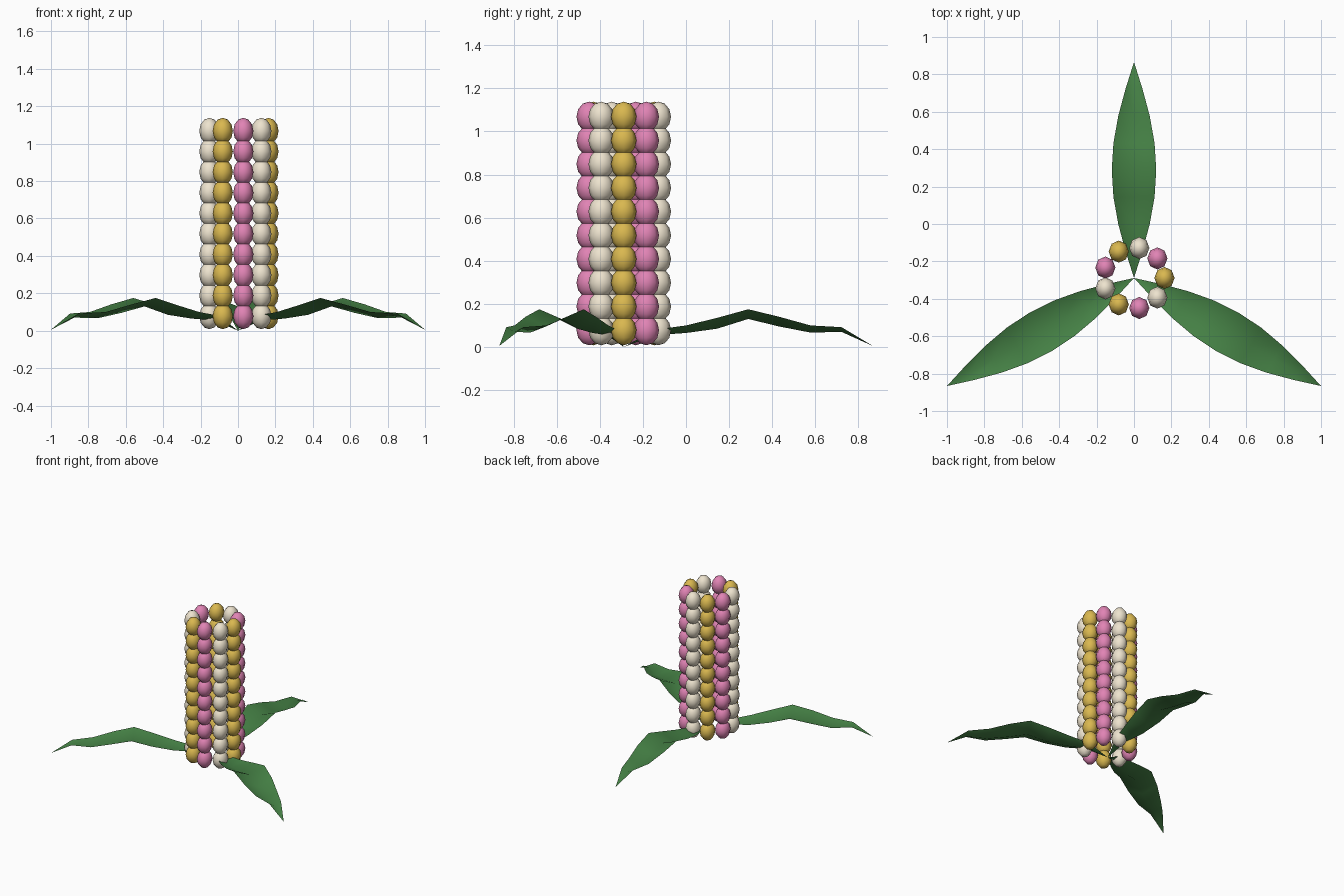
import bpy, bmesh, math
from mathutils import Matrix, Vector

if "Cube" in bpy.data.objects:
    bpy.data.objects.remove(bpy.data.objects["Cube"])

CENTER = Vector((0, -0.2887, 0))


def material(name, color):
    m = bpy.data.materials.new(name)
    m.diffuse_color = (*color, 1)
    m.use_nodes = True
    m.node_tree.nodes["Principled BSDF"].inputs["Base Color"].default_value = m.diffuse_color
    return m


def finish(bm, name, mat):
    for f in bm.faces:
        f.smooth = True
    mesh = bpy.data.meshes.new(name)
    bm.to_mesh(mesh)
    bm.free()
    mesh.materials.append(mat)
    ob = bpy.data.objects.new(name, mesh)
    bpy.context.collection.objects.link(ob)
    return ob


bead_mats = [material("gold", (0.70, 0.48, 0.08)),
             material("pink", (0.75, 0.23, 0.46)),
             material("cream", (0.85, 0.77, 0.62))]
green = material("leaf_green", (0.06, 0.22, 0.06))

# Ring of nine strings, each a stack of ten overlapping beads
for i in range(9):
    a = math.radians(40 * i)
    base = CENTER + Vector((math.cos(a), math.sin(a), 0)) * 0.163
    bm = bmesh.new()
    for row in range(10):
        place = Matrix.Translation(base + Vector((0, 0, 0.078 + 0.11 * row)))
        size = Matrix.Diagonal((0.054, 0.059, 0.07, 1))
        bmesh.ops.create_uvsphere(bm, u_segments=8, v_segments=6, radius=1,
                                  matrix=place @ size)
    finish(bm, f"bead_string_{i + 1}", bead_mats[i % 3])

# Three wavy leaves with a V-shaped cross-section
LENGTH = 1.1547
mid_z = [0.0, 0.055, 0.065, 0.085, 0.13, 0.095, 0.067, 0.07, 0.005]
edge_z = [0.0, 0.08, 0.10, 0.135, 0.175, 0.14, 0.10, 0.092, 0.005]
for k in range(3):
    turn = Matrix.Translation(CENTER) @ Matrix.Rotation(math.radians(90 + 120 * k), 4, 'Z')
    bm = bmesh.new()
    rows = []
    for j in range(9):
        t = j / 8
        w = 0.119 * math.sin(math.pi * t)
        ends = j in (0, 8)
        row = [bm.verts.new(turn @ Vector((LENGTH * t, s * w, edge_z[j] if s else mid_z[j])))
               for s in ((0,) if ends else (-1, 0, 1))]
        rows.append(row * 3 if ends else row)
    for p, q in zip(rows, rows[1:]):
        for c in range(2):
            corners = list(dict.fromkeys((p[c], q[c], q[c + 1], p[c + 1])))
            bm.faces.new(corners)
    finish(bm, f"leaf_{k + 1}", green)
